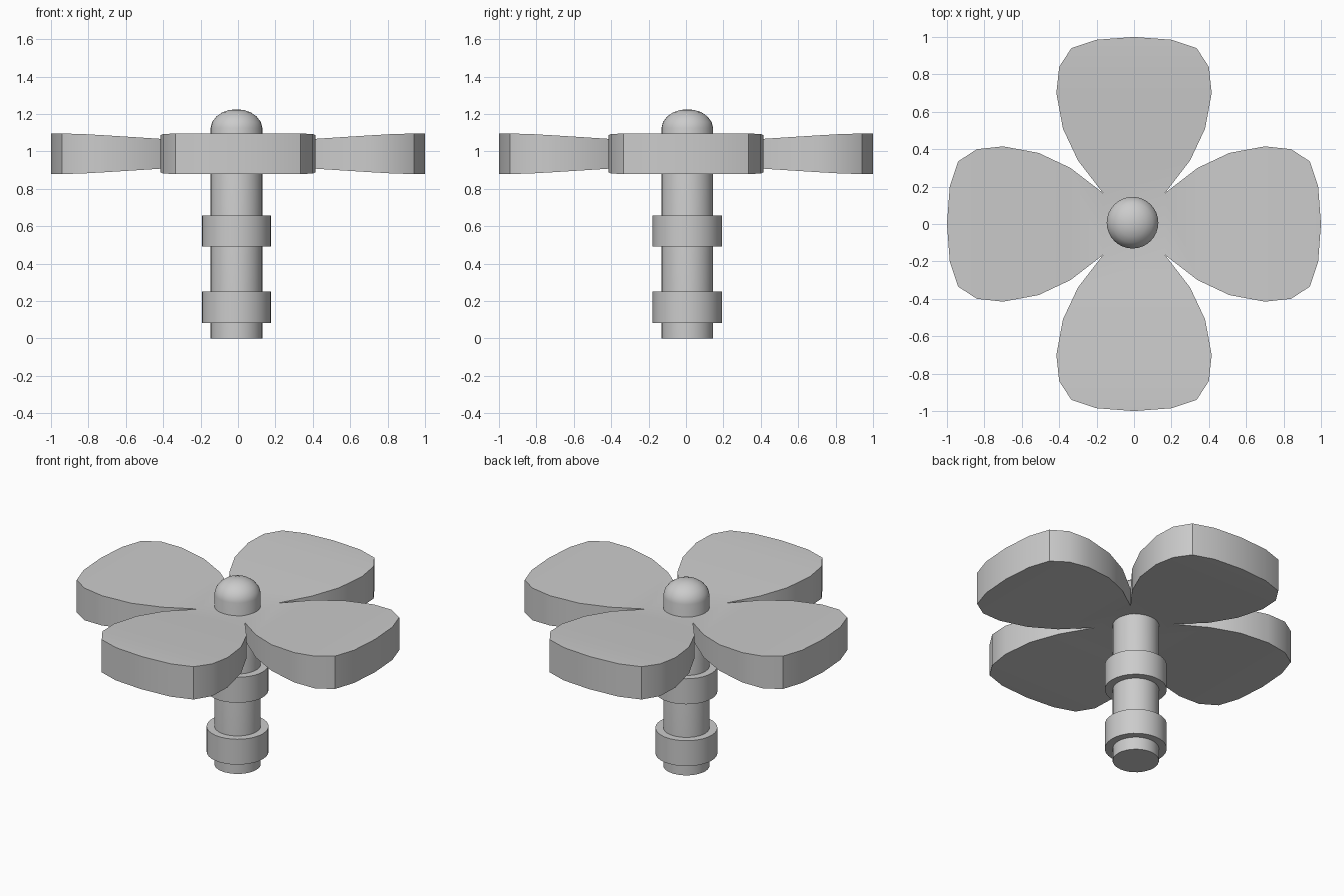
import bpy, bmesh, math
from mathutils import Matrix, Vector

if "Cube" in bpy.data.objects:
    bpy.data.objects.remove(bpy.data.objects["Cube"])

CX, CY = -0.008, 0.007      # stem axis
MID = 0.987                 # mid height of the petals


def finish(name, bm):
    bmesh.ops.remove_doubles(bm, verts=bm.verts, dist=0.0005)
    bmesh.ops.recalc_face_normals(bm, faces=bm.faces)
    me = bpy.data.meshes.new(name)
    bm.to_mesh(me)
    bm.free()
    ob = bpy.data.objects.new(name, me)
    bpy.context.collection.objects.link(ob)
    bpy.ops.object.select_all(action='DESELECT')
    ob.select_set(True)
    bpy.context.view_layer.objects.active = ob
    bpy.ops.object.shade_smooth_by_angle(angle=math.radians(32))
    return ob


def lathe(name, profile, sides=32):
    bm = bmesh.new()
    vs = [bm.verts.new((CX + r, CY, z)) for r, z in profile]
    es = [bm.edges.new(p) for p in zip(vs, vs[1:])]
    bmesh.ops.spin(bm, geom=vs + es, cent=(CX, CY, 0), axis=(0, 0, 1),
                   angle=math.tau, steps=sides, use_merge=True)
    return finish(name, bm)


# stem with rounded tip
lathe("stem", [(0, 0), (0.138, 0), (0.138, 1.125), (0.130, 1.157),
               (0.107, 1.187), (0.075, 1.209), (0.038, 1.221), (0, 1.225)])

# two collars
for name, z0, z1 in (("lower_collar", 0.083, 0.25), ("upper_collar", 0.49, 0.658)):
    lathe(name, [(0, z0), (0.185, z0), (0.185, z1), (0, z1)])

# petals: rows of (distance out, half width, half thickness)
rows = [(0, 0, 0.046), (0.167, 0.167, 0.058), (0.34, 0.30, 0.075),
        (0.51, 0.38, 0.086), (0.70, 0.415, 0.098), (0.84, 0.40, 0.106),
        (0.94, 0.335, 0.108), (0.985, 0.20, 0.108), (1.0, 0, 0.108)]
bm = bmesh.new()
for k in range(4):
    rot = Matrix.Rotation(k * math.pi / 2, 3, 'Z')

    def vert(row, side, up):
        d, w, h = row
        return bm.verts.new(rot @ Vector((side * w, d, MID + up * h)))

    for a, b in zip(rows, rows[1:]):
        # top and bottom strips
        for up in (1, -1):
            pts = [(a, -1), (a, 1), (b, 1), (b, -1)]
            if a[1] == 0:
                pts = pts[1:]
            if b[1] == 0:
                pts = pts[:3]
            bm.faces.new([vert(r, s, up) for r, s in pts])
        # side walls, outside the shared hub
        if a[0] > 0:
            for s in (1, -1):
                bm.faces.new([vert(a, s, -1), vert(b, s, -1),
                              vert(b, s, 1), vert(a, s, 1)])
finish("petals", bm)
